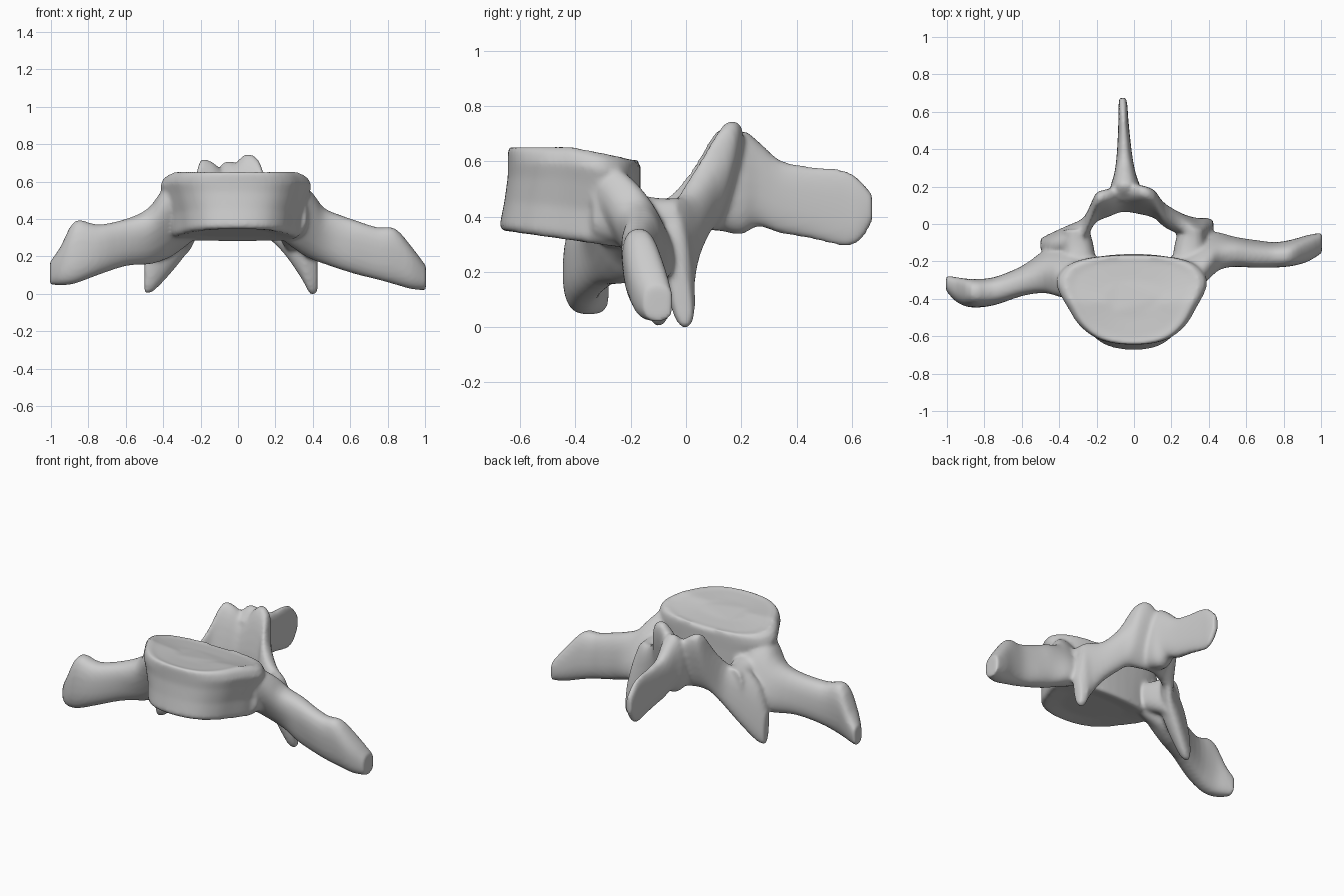
import bpy, bmesh, math
from mathutils import Vector

if "Cube" in bpy.data.objects:
    bpy.data.objects.remove(bpy.data.objects["Cube"])

bm = bmesh.new()


def spline(a, b, c, d, t):
    """Smooth blend from b to c."""
    return b + (c - a) * (t / 2) + (a * 2 - b * 5 + c * 4 - d) * (t * t / 2) \
        + (b * 3 - a - c * 3 + d) * (t ** 3 / 2)


def skin(rings):
    """Join equal-length rings of points into one closed shell."""
    loops = [[bm.verts.new(p) for p in r] for r in rings]
    faces = [bm.faces.new(loops[0]), bm.faces.new(loops[-1])]
    n = len(loops[0])
    for a, b in zip(loops, loops[1:]):
        for i in range(n):
            j = (i + 1) % n
            faces.append(bm.faces.new((a[i], a[j], b[j], b[i])))
    bmesh.ops.recalc_face_normals(bm, faces=faces)


def plate(sections, axis):
    """Smooth loft of rounded slices: (bottom point, top point, half thickness)."""
    rings = []
    for low, high, half in sections:
        low, high = Vector(low), Vector(high)
        mid, up = (low + high) / 2, (high - low) / 2
        side = Vector(axis).cross(up).normalized() * half
        ring = []
        for i in range(24):
            t = math.tau * i / 24
            c, s = math.cos(t), math.sin(t)
            c = math.copysign(abs(c) ** 0.8, c)
            s = math.copysign(abs(s) ** 0.8, s)
            ring.append(mid + up * c + side * s)
        rings.append(ring)
    fine = []
    last = len(rings) - 1
    for k in range(last):
        four = [rings[max(0, min(last, k + o))] for o in (-1, 0, 1, 2)]
        for t in (0, .33, .67):
            fine.append([spline(*p, t) for p in zip(*four)])
    skin(fine + [rings[-1]])


def across(rows):
    """Slices that march along x: x, low y, low z, high y, high z, half."""
    plate([((x, a, b), (x, c, d), h) for x, a, b, c, d, h in rows], (1, 0, 0))


# Body: rounded heart-shaped drum with sloping ends and a dished top
half = [(0, -.655), (.11, -.645), (.2, -.61), (.275, -.54), (.325, -.45),
        (.37, -.36), (.38, -.29), (.33, -.215), (.21, -.17), (0, -.155)]
coarse = [Vector(p) for p in half + [(-x * 1.06, y) for x, y in half[-2:0:-1]]]
count = len(coarse)
outline = [spline(*(coarse[(i + o) % count] for o in (-1, 0, 1, 2)), t)
           for i in range(count) for t in (0, .33, .67)]


def body_ring(level, sx, sy, shift=0, dip=0):
    ring = []
    for x, y in outline:
        px, py = x * sx, (y + .4) * sy - .4 + shift
        top = .655 - max(0, py + .42) * .2 - dip
        bottom = .255 - .14 * py
        ring.append((px, py, bottom + (top - bottom) * level))
    return ring


skin([body_ring(.04, .5, .6, -.01), body_ring(0, .82, .98, -.012),
      body_ring(.06, .87, 1.03, -.012), body_ring(.35, .9, .99, -.005),
      body_ring(.65, .98, .96), body_ring(.82, 1.03, .96),
      body_ring(.94, .99, .96), body_ring(1, .91, .94),
      body_ring(1, .78, .82, 0, .01), body_ring(1, .4, .4, 0, .02)])

# Transverse processes: the two differ, one swept further forward
across([(.2, -.22, .32, -.3, .56, .06), (.33, -.1, .23, -.32, .58, .085),
        (.4, -.08, .19, -.26, .53, .085), (.46, -.09, .165, -.2, .455, .08),
        (.55, -.13, .13, -.17, .42, .075), (.65, -.14, .1, -.18, .385, .07),
        (.75, -.15, .075, -.18, .355, .065), (.84, -.14, .05, -.17, .35, .068),
        (.93, -.12, .025, -.14, .25, .07), (1.005, -.1, .02, -.1, .15, .055)])
across([(-.2, -.22, .32, -.3, .56, .06), (-.33, -.13, .23, -.36, .58, .1),
        (-.4, -.16, .19, -.34, .55, .105), (-.48, -.2, .165, -.31, .45, .1),
        (-.6, -.29, .15, -.32, .40, .078), (-.75, -.36, .1, -.36, .37, .075),
        (-.87, -.38, .055, -.36, .392, .075), (-.95, -.36, .045, -.34, .25, .065),
        (-1.006, -.32, .05, -.31, .17, .04)])

# Pedicles: short bars that tie the body to the arch
for s in (-1, 1):
    plate([((s * .29, -.34, .32), (s * .29, -.34, .54), .08),
           ((s * .29, -.22, .29), (s * .29, -.22, .495), .085),
           ((s * .3, -.12, .25), (s * .3, -.12, .47), .085),
           ((s * .31, -.03, .2), (s * .31, -.03, .465), .07)], (0, 1, 0))

# Neural arch: spikes hanging at each side, twin peaks near the middle
across([(-.5, -.1, 0, -.12, .2, .03), (-.45, -.09, .015, -.12, .35, .05),
        (-.36, -.06, .11, -.1, .45, .065), (-.28, -.03, .21, -.05, .47, .065),
        (-.235, 0, .28, .06, .58, .06), (-.2, .04, .33, .14, .715, .055),
        (-.13, .07, .35, .16, .70, .055), (-.06, .1, .35, .18, .65, .06),
        (.035, .08, .35, .18, .745, .055), (.11, .06, .34, .15, .715, .055),
        (.16, .03, .3, .07, .58, .06), (.25, 0, .21, 0, .48, .06),
        (.34, -.01, .08, -.06, .46, .06), (.385, 0, 0, -.05, .37, .05),
        (.425, 0, .005, -.03, .2, .03)])

# Spinous process: thin blade to the rear
spine = [(.12, .35, .64, .09), (.2, .335, .71, .08), (.26, .365, .675, .06),
         (.34, .34, .605, .045), (.45, .32, .582, .034), (.57, .293, .57, .026),
         (.63, .31, .535, .024), (.675, .38, .48, .018)]
plate([((-.04 - .03 * y, y, a), (-.04 - .03 * y, y, b), h)
       for y, a, b, h in spine], (0, 1, 0))

# Fuse everything into one smooth bone
mesh = bpy.data.meshes.new("vertebra")
bm.to_mesh(mesh)
bm.free()
bone = bpy.data.objects.new("vertebra", mesh)
bpy.context.collection.objects.link(bone)
fuse = bone.modifiers.new("fuse", "REMESH")
fuse.mode = "VOXEL"
fuse.voxel_size = .011
fuse.use_smooth_shade = True
soften = bone.modifiers.new("soften", "SMOOTH")
soften.factor = .5
soften.iterations = 8
